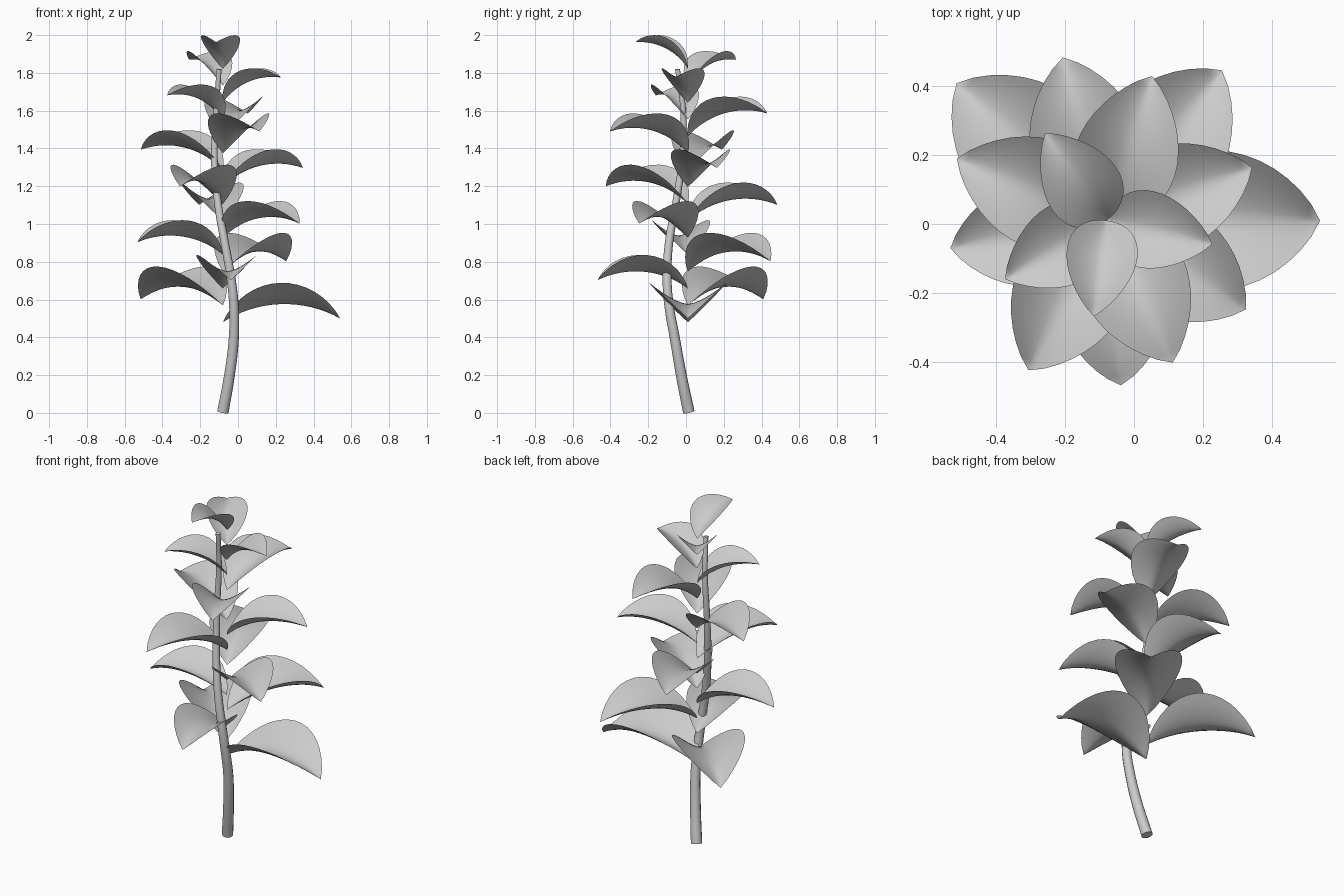
import bpy, bmesh
from math import sin, cos, pi, radians, hypot, atan2
from mathutils import Vector, Matrix

cube = bpy.data.objects.get("Cube")
if cube:
    bpy.data.objects.remove(cube)


def make_material(name, rgb):
    mat = bpy.data.materials.new(name)
    mat.use_nodes = True
    mat.diffuse_color = (*rgb, 1)
    mat.node_tree.nodes["Principled BSDF"].inputs["Base Color"].default_value = (*rgb, 1)
    return mat


grey = make_material("plain_grey", (0.6, 0.6, 0.6))


# Stem: a tapered tube along a gently wandering path
def make_stem(path, r_base, r_top):
    curve = bpy.data.curves.new("stem", "CURVE")
    curve.dimensions = "3D"
    curve.bevel_depth = 1
    curve.bevel_resolution = 4
    curve.resolution_u = 6
    curve.use_fill_caps = True
    spline = curve.splines.new("BEZIER")
    spline.bezier_points.add(len(path) - 1)
    for point, co in zip(spline.bezier_points, path):
        point.co = co
        point.handle_left_type = point.handle_right_type = "AUTO"
        point.radius = r_base + (r_top - r_base) * co[2] / path[-1][2]
    stem = bpy.data.objects.new("stem", curve)
    bpy.context.collection.objects.link(stem)
    curve.materials.append(grey)
    bpy.ops.object.select_all(action="DESELECT")
    stem.select_set(True)
    bpy.context.view_layer.objects.active = stem
    bpy.ops.object.convert(target="MESH")
    bpy.ops.object.shade_smooth_by_angle(angle=radians(40))


make_stem([(-0.08, 0.015, 0.005), (-0.045, -0.025, 0.2), (-0.022, -0.06, 0.4),
           (-0.022, -0.09, 0.57), (-0.035, -0.1, 0.7), (-0.07, -0.09, 0.9),
           (-0.105, -0.055, 1.1), (-0.125, -0.02, 1.35), (-0.115, -0.015, 1.6),
           (-0.1, -0.045, 1.82)], 0.031, 0.013)


# Leaf: a pointed sheet, bent along an arc and cupped towards its upper side
def make_leaf(name, base, heading, reach, rise, rows=16, half=6):
    chord, pitch = hypot(reach, rise), atan2(rise, reach)
    bend = radians(31)
    radius = chord / (2 * sin(bend))
    bm = bmesh.new()
    grid = []
    for i in range(rows + 1):
        s = i / rows
        a = bend * (1 - 2 * s)
        mid = Vector((chord / 2 - radius * sin(a), 0, radius * (cos(a) - cos(bend))))
        normal = Vector((-sin(a), 0, cos(a)))
        width = 0.33 * chord * max(sin(pi * s), 0) ** 0.9
        row = []
        for j in range(-half, half + 1):
            t = j / half
            lift = 0.55 * width * abs(t) ** 1.5
            row.append(bm.verts.new(mid + normal * lift + Vector((0, width * t, 0))))
        grid.append(row)
    for lower, upper in zip(grid, grid[1:]):
        for j in range(2 * half):
            bm.faces.new((lower[j], upper[j], upper[j + 1], lower[j + 1]))
    bmesh.ops.remove_doubles(bm, verts=bm.verts, dist=1e-5)
    bm.transform(Matrix.Translation(base) @ Matrix.Rotation(heading, 4, "Z")
                 @ Matrix.Rotation(-pitch, 4, "Y"))
    for face in bm.faces:
        face.smooth = True
    mesh = bpy.data.meshes.new(name)
    bm.to_mesh(mesh)
    bm.free()
    mesh.materials.append(grey)
    bpy.context.collection.objects.link(bpy.data.objects.new(name, mesh))


# Leaves climb the axis in a golden-angle spiral, shrinking and tilting upwards
reaches = [0.62, 0.59, 0.48, 0.55, 0.46, 0.48, 0.49, 0.49,
           0.45, 0.47, 0.455, 0.44, 0.34, 0.315, 0.31, 0.28]
for i, reach in enumerate(reaches):
    base_z = 0.48 + 0.0895 * i
    tip_z = 0.5 + 0.102 * i - 0.0003 * i * i
    make_leaf(f"leaf_{i + 1}", (-0.08, 0.01, base_z), radians(137.5 * i), reach, tip_z - base_z)
